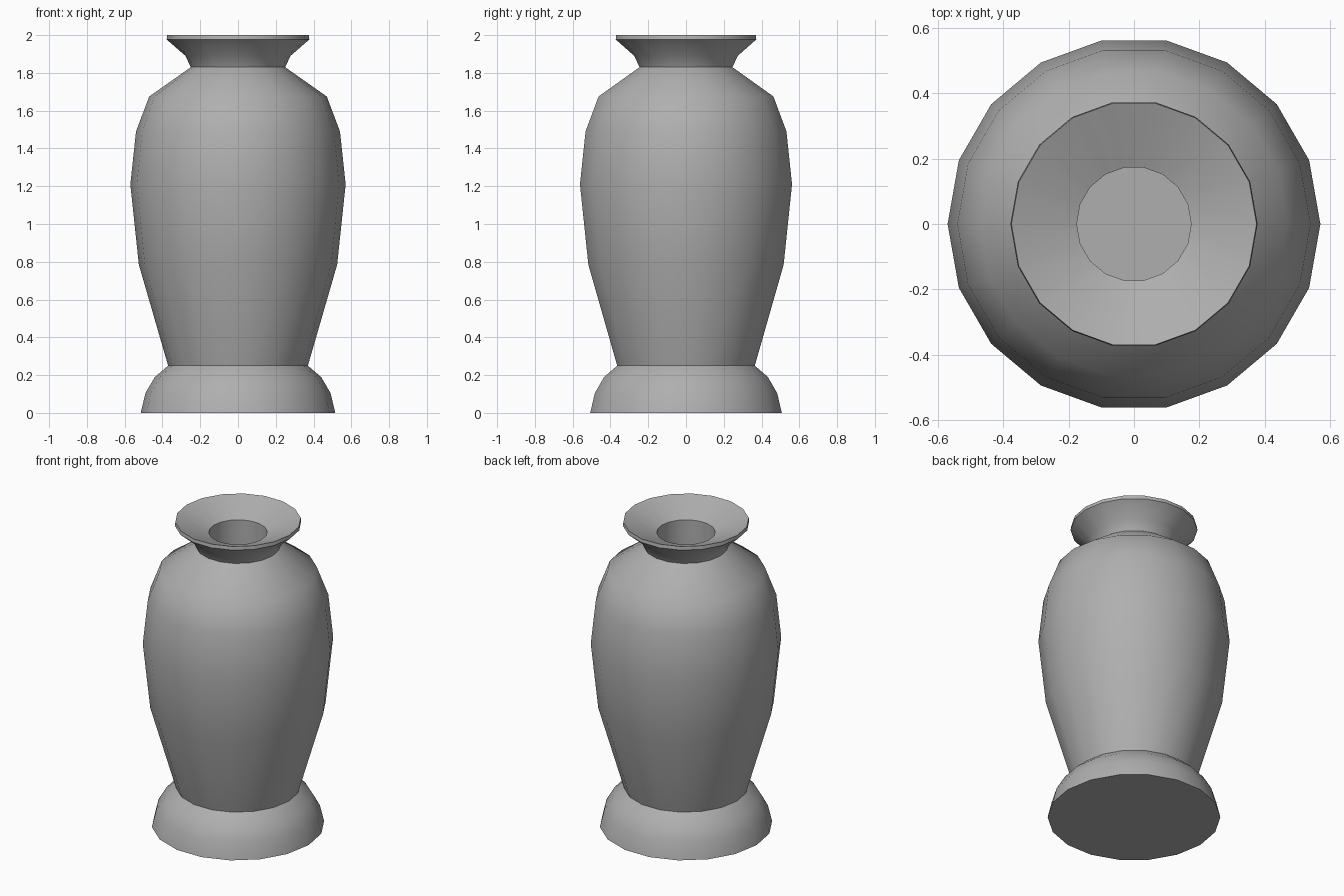
import bpy, bmesh, math

if "Cube" in bpy.data.objects:
    bpy.data.objects.remove(bpy.data.objects["Cube"])

SIDES = 18


def lathe(name, profile, material):
    """Revolve (radius, z) points round the z axis, capping both ends."""
    bm = bmesh.new()
    rings = []
    for r, z in profile:
        rings.append([bm.verts.new((r * math.cos(2 * math.pi * i / SIDES),
                                    r * math.sin(2 * math.pi * i / SIDES), z))
                      for i in range(SIDES)])
    for low, high in zip(rings, rings[1:]):
        for i in range(SIDES):
            j = (i + 1) % SIDES
            bm.faces.new((low[i], low[j], high[j], high[i]))
    bm.faces.new(rings[0][::-1])
    bm.faces.new(rings[-1])
    mesh = bpy.data.meshes.new(name)
    bm.to_mesh(mesh)
    bm.free()
    mesh.materials.append(material)
    obj = bpy.data.objects.new(name, mesh)
    bpy.context.collection.objects.link(obj)
    bpy.ops.object.select_all(action='DESELECT')
    obj.select_set(True)
    bpy.context.view_layer.objects.active = obj
    bpy.ops.object.shade_smooth_by_angle(angle=math.radians(40))
    return obj


# Dark grey glaze
glaze = bpy.data.materials.new("dark_grey")
glaze.diffuse_color = (0.43, 0.43, 0.43, 1)
glaze.use_nodes = True
glaze.node_tree.nodes["Principled BSDF"].inputs["Base Color"].default_value = glaze.diffuse_color

# Rounded foot, swelling body, flared neck, then the dished mouth and bore
foot = [(0.515, 0), (0.49, 0.105), (0.44, 0.19), (0.37, 0.25)]
body = [(0.525, 0.785), (0.57, 1.21), (0.54, 1.49), (0.47, 1.675), (0.25, 1.83)]
neck = [(0.278, 1.89), (0.378, 1.977), (0.375, 2.0)]
mouth = [(0.175, 1.92), (0.175, 1.55)]

lathe("vase", foot + body + neck + mouth, glaze)
